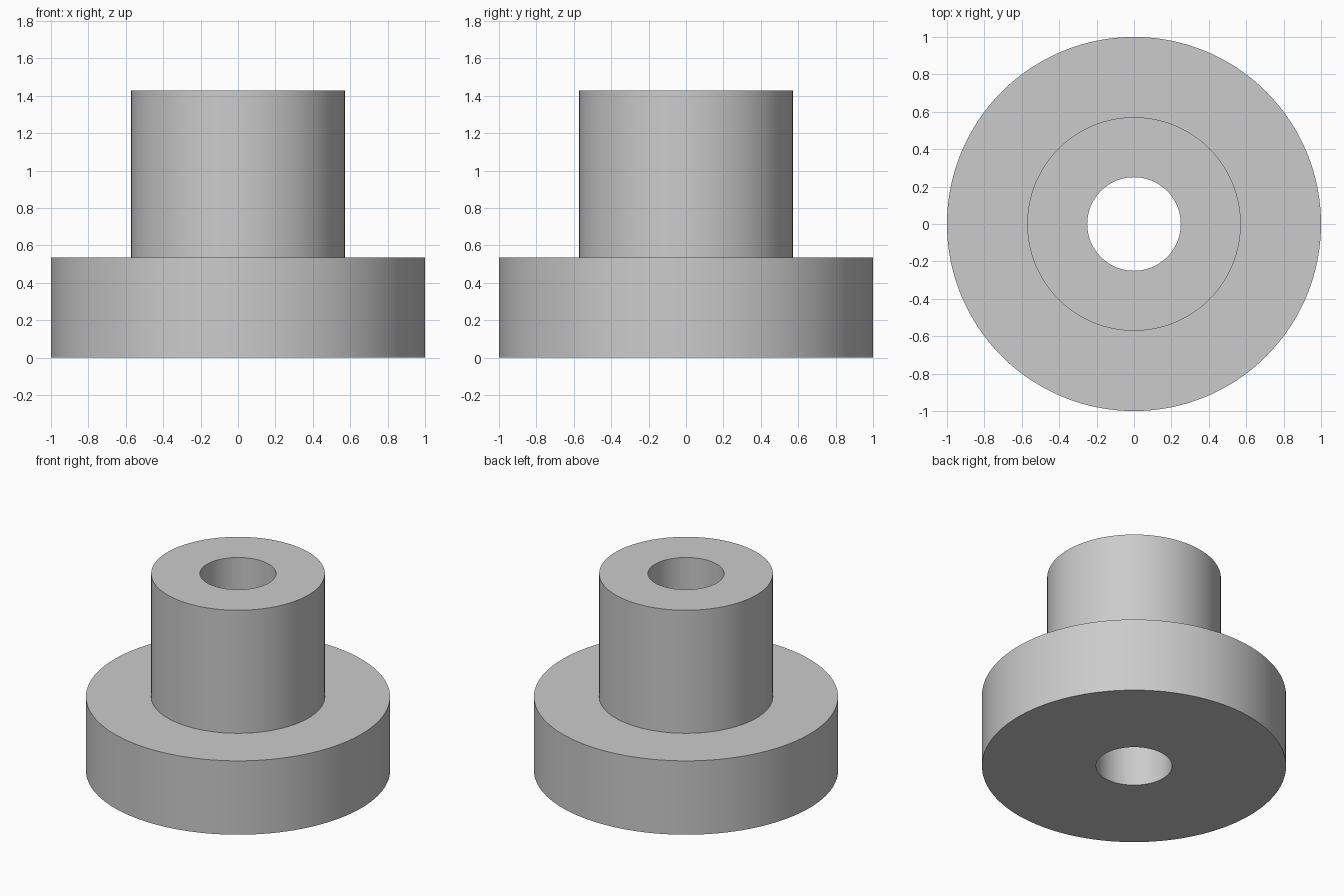
import bpy, bmesh, math

cube = bpy.data.objects.get("Cube")
if cube:
    bpy.data.objects.remove(cube, do_unlink=True)

SEGMENTS = 128
BASE_RADIUS, NECK_RADIUS, BORE_RADIUS = 1.0, 0.571, 0.25
BASE_TOP, NECK_TOP = 0.536, 1.429

# Plain grey material
grey = bpy.data.materials.new("plain_grey")
grey.use_nodes = True
colour = (0.6, 0.6, 0.6, 1)
grey.diffuse_color = colour
grey.node_tree.nodes["Principled BSDF"].inputs["Base Color"].default_value = colour


def lathe(name, profile, material):
    """Revolve a closed (radius, height) profile around the z axis."""
    bm = bmesh.new()
    verts = [bm.verts.new((r, 0, z)) for r, z in profile]
    edges = [bm.edges.new((a, b)) for a, b in zip(verts, verts[1:] + verts[:1])]
    bmesh.ops.spin(bm, geom=verts + edges, cent=(0, 0, 0), axis=(0, 0, 1),
                   angle=math.tau, steps=SEGMENTS, use_merge=True)
    bmesh.ops.remove_doubles(bm, verts=bm.verts, dist=1e-5)
    bmesh.ops.recalc_face_normals(bm, faces=bm.faces)
    mesh = bpy.data.meshes.new(name)
    bm.to_mesh(mesh)
    bm.free()
    mesh.materials.append(material)
    obj = bpy.data.objects.new(name, mesh)
    bpy.context.collection.objects.link(obj)
    bpy.ops.object.select_all(action="DESELECT")
    obj.select_set(True)
    bpy.context.view_layer.objects.active = obj
    bpy.ops.object.shade_smooth_by_angle(angle=math.radians(30))
    return obj


# Flanged bushing: wide base, narrower neck and a bore right through
lathe("flanged_bushing", [
    (BORE_RADIUS, 0), (BASE_RADIUS, 0), (BASE_RADIUS, BASE_TOP),
    (NECK_RADIUS, BASE_TOP), (NECK_RADIUS, NECK_TOP), (BORE_RADIUS, NECK_TOP),
], grey)
